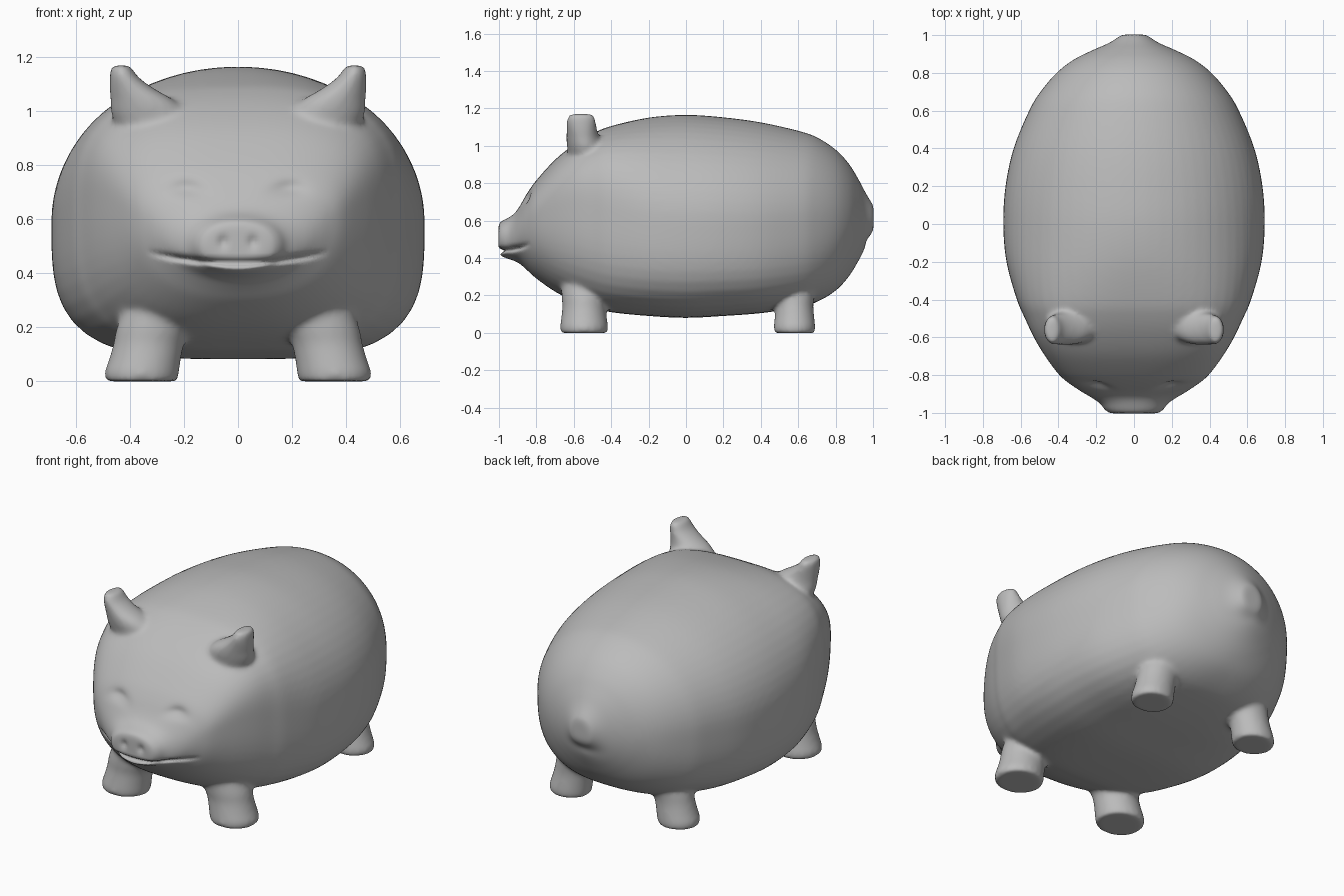
import bpy, bmesh, math

cube = bpy.data.objects.get("Cube")
if cube:
    bpy.data.objects.remove(cube, do_unlink=True)

clay = bpy.data.materials.new("plain grey")
clay.use_nodes = True
grey = (0.5, 0.5, 0.5, 1)
clay.diffuse_color = grey
clay.node_tree.nodes["Principled BSDF"].inputs["Base Color"].default_value = grey

SIDES = 64
ANGLES = [2 * math.pi * i / SIDES for i in range(SIDES)]
bm = bmesh.new()


def bell(d, width):
    return math.exp(-(d / width) ** 2)


def smooth_rows(rows, steps=6):
    """Resample rows of numbers along a smooth spline."""
    padded = [rows[0], *rows, rows[-1]]
    out = []
    for quad in zip(padded, padded[1:], padded[2:], padded[3:]):
        for k in range(steps):
            t = k / steps
            out.append([b + t * ((c - a) + t * (2 * a - 5 * b + 4 * c - d
                        + t * (3 * b - a - 3 * c + d))) / 2 for a, b, c, d in zip(*quad)])
    return out + [list(rows[-1])]


def loft(rings):
    """Skin a closed solid over rings of points."""
    rows = [[bm.verts.new(p) for p in ring] for ring in rings]
    for a, b in zip(rows, rows[1:]):
        for i in range(SIDES):
            j = (i + 1) % SIDES
            bm.faces.new((a[i], a[j], b[j], b[i]))
    bm.faces.new(rows[0])
    bm.faces.new(rows[-1])


def upright(x, y, z, rx, ry):
    return [(x + rx * math.cos(t), y + ry * math.sin(t), z) for t in ANGLES]


def section(y, half, top, bottom, mid):
    """Body cross-section: square-shouldered at the head, flat under the belly."""
    upper = 2 + bell(y + .6, .32)
    lower = 2 + 1.4 * max(0, 1 - (y / .88) ** 4)
    ring = []
    for t in ANGLES:
        c, s = math.cos(t), math.sin(t)
        power = upper if s > 0 else lower
        reach = (abs(c) ** power + abs(s) ** power) ** (-1 / power)
        ring.append((half * c * reach, y,
                     mid + s * reach * (top - mid if s > 0 else mid - bottom)))
    return ring


# Body, head, snout and tail bump: y, half width, top, bottom, widest height
loft([section(*s) for s in smooth_rows((
    (-1.003, .13, .585, .42, .50), (-.98, .16, .60, .405, .50),
    (-.95, .18, .615, .395, .50), (-.92, .225, .635, .385, .51),
    (-.89, .275, .675, .37, .54), (-.85, .335, .745, .335, .58),
    (-.8, .395, .815, .29, .62), (-.7, .47, .925, .22, .66),
    (-.6, .53, 1.005, .17, .67), (-.5, .577, 1.065, .135, .65),
    (-.4, .62, 1.105, .11, .63), (-.2, .675, 1.15, .09, .6),
    (0, .692, 1.165, .08, .59), (.2, .68, 1.152, .09, .59),
    (.4, .637, 1.125, .105, .59), (.6, .555, 1.08, .135, .6),
    (.7, .495, 1.045, .165, .6), (.8, .41, .98, .225, .6),
    (.87, .32, .905, .3, .6), (.92, .22, .825, .38, .6),
    (.96, .13, .75, .455, .6), (1.003, .065, .68, .53, .6)))])

for side in (-1, 1):
    # Feet, widest at the sole and tucked under the belly
    for y, r in ((-.545, 1), (.58, .87)):
        loft([upright(side * x, y, z, rx * r, ry * r) for x, z, rx, ry in smooth_rows((
            (.357, -.002, .132, .124), (.357, .03, .138, .128),
            (.345, .08, .133, .122), (.33, .14, .131, .116),
            (.315, .19, .137, .12), (.3, .25, .13, .12)))])
    # Ears
    loft([upright(side * x, y, z, rx, ry) for x, y, z, rx, ry in smooth_rows((
        (.32, -.53, .92, .12, .09), (.33, -.54, .99, .14, .095),
        (.355, -.55, 1.04, .118, .09), (.395, -.557, 1.085, .082, .082),
        (.422, -.56, 1.125, .054, .079), (.432, -.56, 1.155, .042, .072),
        (.432, -.56, 1.17, .03, .06)))])

bmesh.ops.recalc_face_normals(bm, faces=bm.faces)
rough = bpy.data.meshes.new("pig_body_rough")
bm.to_mesh(rough)
bm.free()
pig = bpy.data.objects.new("pig_body", rough)
bpy.context.collection.objects.link(pig)

# Fuse the parts and soften the joins
fuse = pig.modifiers.new("fuse", 'REMESH')
fuse.mode = 'VOXEL'
fuse.voxel_size = 0.012
soften = pig.modifiers.new("soften", 'SMOOTH')
soften.factor = 0.5
soften.iterations = 14
bpy.context.view_layer.update()
graph = bpy.context.evaluated_depsgraph_get()
mesh = bpy.data.meshes.new_from_object(pig.evaluated_get(graph))
pig.modifiers.clear()
pig.data = mesh
mesh.name = "pig_body"

# Press the eyes, nostrils, smile and the hollow under the tail into the surface
for v in mesh.vertices:
    x, y, z = v.co
    ax = abs(x)
    if y < -.6:
        lid = .715 - 2 * (ax - .2) ** 2
        push = .02 * bell(ax - .19, .06) * bell(z - lid, .03)
        push += .014 * bell(ax - .055, .017) * bell(z - .515, .022)
        smile = .437 + .36 * ax * ax
        fade = max(0, min(1, (.34 - ax) / .15))
        push += .032 * fade * bell(z - smile, .011)
        v.co.y += push
    elif y > .8:
        v.co.y -= .015 * bell(x, .08) * bell(z - .5, .04)

mesh.materials.clear()
mesh.materials.append(clay)
for p in mesh.polygons:
    p.use_smooth = True
    p.material_index = 0
